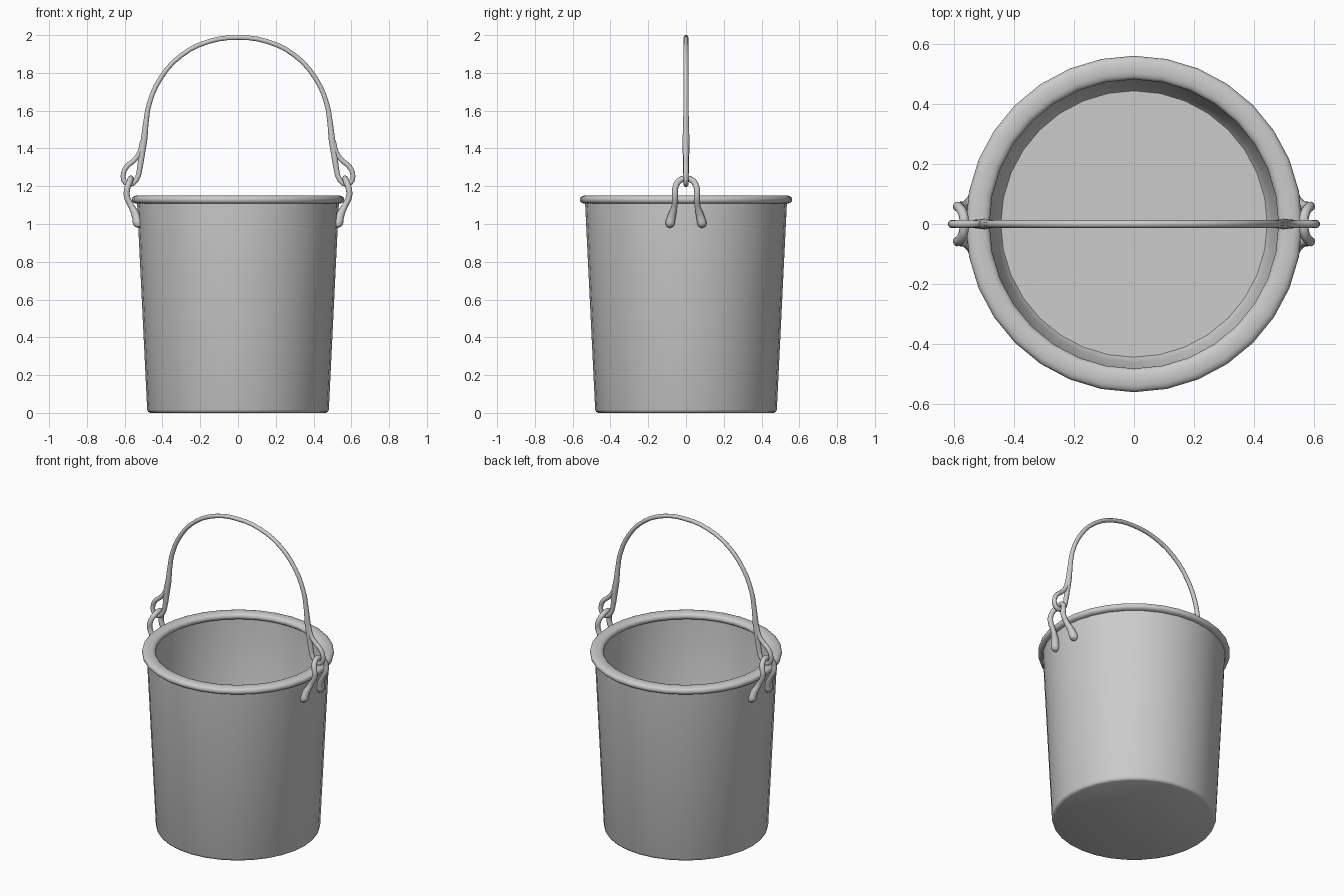
import bpy, bmesh
from math import cos, sin, pi, radians, copysign

if "Cube" in bpy.data.objects:
    bpy.data.objects.remove(bpy.data.objects["Cube"])

SIDES = 32


def lathe(name, profile, closed=False):
    """Revolve an (r, z) profile around the z axis."""
    bm = bmesh.new()
    verts = [bm.verts.new((r, 0, z)) for r, z in profile]
    edges = [bm.edges.new(p) for p in zip(verts, verts[1:])]
    if closed:
        edges.append(bm.edges.new((verts[-1], verts[0])))
    bmesh.ops.spin(bm, geom=verts + edges, cent=(0, 0, 0), axis=(0, 0, 1),
                   angle=2 * pi, steps=SIDES)
    bmesh.ops.remove_doubles(bm, verts=bm.verts[:], dist=1e-4)
    bmesh.ops.recalc_face_normals(bm, faces=bm.faces[:])
    mesh = bpy.data.meshes.new(name)
    bm.to_mesh(mesh)
    bm.free()
    ob = bpy.data.objects.new(name, mesh)
    bpy.context.collection.objects.link(ob)
    select(ob)
    bpy.ops.object.shade_smooth_by_angle(angle=radians(50))
    return ob


def select(ob):
    bpy.ops.object.select_all(action='DESELECT')
    ob.select_set(True)
    bpy.context.view_layer.objects.active = ob


def rod(name, points, resolution=4):
    """Smooth round rod through (x, y, z, radius) points, as a mesh."""
    cu = bpy.data.curves.new(name, 'CURVE')
    cu.dimensions = '3D'
    cu.bevel_depth = 1.0
    cu.bevel_resolution = 3
    cu.resolution_u = resolution
    cu.use_fill_caps = True
    sp = cu.splines.new('BEZIER')
    sp.bezier_points.add(len(points) - 1)
    for bp, (x, y, z, r) in zip(sp.bezier_points, points):
        bp.co = (x, y, z)
        bp.radius = r
        bp.handle_left_type = bp.handle_right_type = 'AUTO'
    ob = bpy.data.objects.new(name, cu)
    bpy.context.collection.objects.link(ob)
    select(ob)
    bpy.ops.object.convert(target='MESH')
    bpy.ops.object.shade_smooth_by_angle(angle=radians(60))
    return bpy.context.object


# Tapered pail with thin wall and floor
lathe("bucket_body", [
    (0, 0), (0.465, 0), (0.476, 0.005), (0.481, 0.018), (0.535, 1.125),
    (0.515, 1.125), (0.462, 0.05), (0.445, 0.025), (0, 0.02)])

# Flattened rolled rim
rim = []
for i in range(16):
    c, s = cos(2 * pi * i / 16), sin(2 * pi * i / 16)
    rim.append((0.5225 + 0.0395 * copysign(abs(c) ** 0.8, c),
                1.129 + 0.0225 * copysign(abs(s) ** 0.8, s)))
lathe("bucket_rim", rim, closed=True)

# Bail handle: eye loop, then up the stem to the crown, mirrored
half = [
    (0.507, 1.44, 0.012), (0.522, 1.375, 0.014), (0.553, 1.335, 0.014),
    (0.592, 1.300, 0.014), (0.608, 1.255, 0.014), (0.595, 1.218, 0.014),
    (0.565, 1.212, 0.014), (0.535, 1.240, 0.014), (0.521, 1.290, 0.015),
    (0.512, 1.350, 0.017), (0.497, 1.450, 0.018), (0.487, 1.540, 0.015),
    (0.469, 1.640, 0.0135), (0.408, 1.775, 0.013), (0.300, 1.893, 0.013),
    (0.155, 1.966, 0.013)]
path = [(x, 0, z, r) for x, z, r in half] + [(0, 0, 1.987, 0.013)]
path += [(-x, 0, z, r) for x, z, r in reversed(half)]
rod("handle", path, resolution=3)

# Bent lugs that hold the handle eyes, legs ending in rounded pads
leg = [
    (0.527, 0.088, 0.980, 0.006), (0.527, 0.087, 0.988, 0.020),
    (0.531, 0.084, 1.005, 0.026), (0.541, 0.074, 1.045, 0.022),
    (0.565, 0.061, 1.095, 0.016), (0.588, 0.058, 1.145, 0.016),
    (0.586, 0.057, 1.190, 0.016), (0.572, 0.036, 1.228, 0.016)]
for side, label in ((1, "right"), (-1, "left")):
    pts = leg + [(0.567, 0, 1.241, 0.016)]
    pts += [(x, -y, z, r) for x, y, z, r in reversed(leg)]
    rod("lug_" + label, [(side * x, y, z, r) for x, y, z, r in pts])
